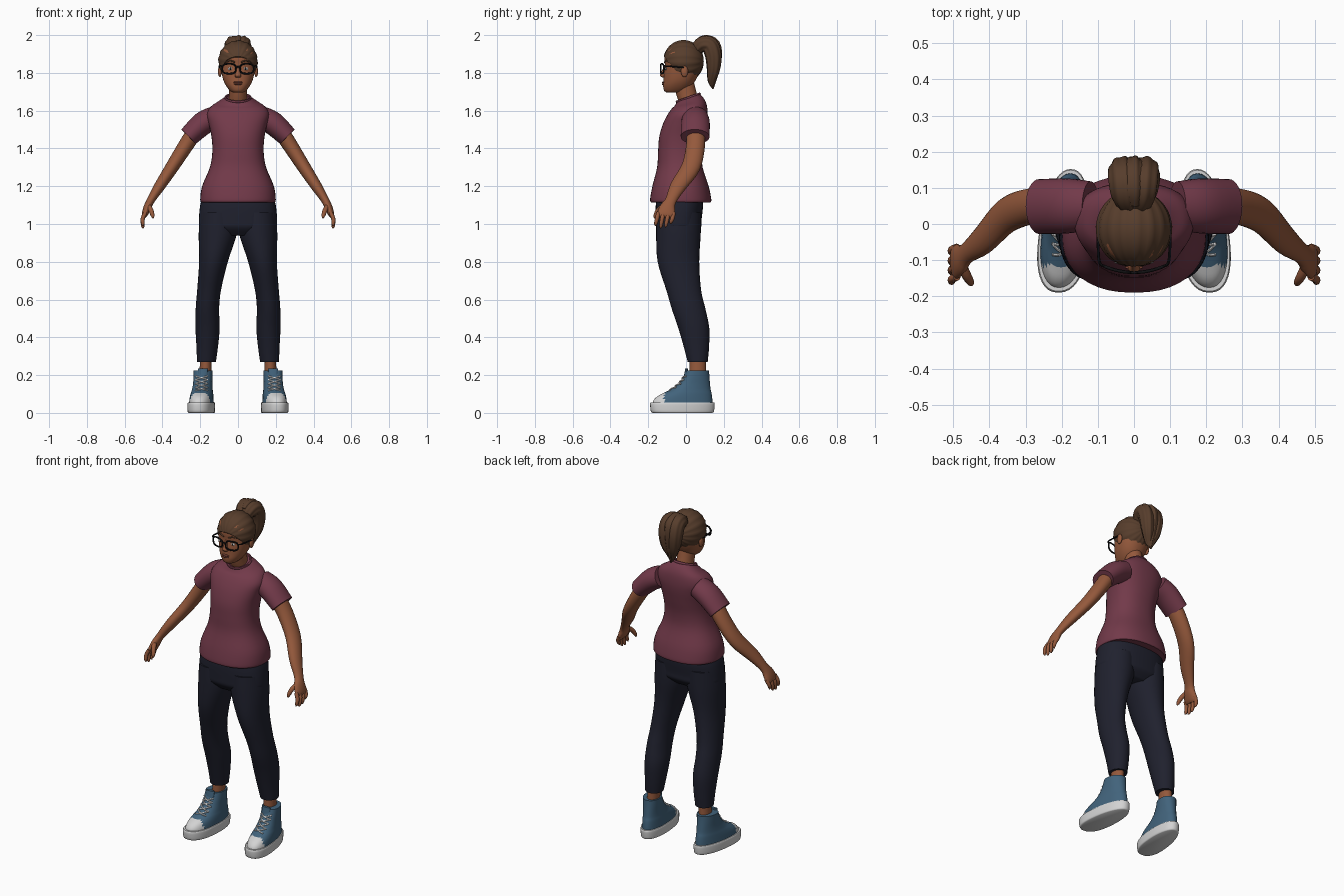
import bpy, bmesh, math
from mathutils import Vector, Matrix
from mathutils.bvhtree import BVHTree

cube = bpy.data.objects.get("Cube")
if cube:
    bpy.data.objects.remove(cube, do_unlink=True)


def material(name, r, g, b):
    m = bpy.data.materials.new(name)
    m.use_nodes = True
    m.diffuse_color = (r, g, b, 1)
    shader = next(n for n in m.node_tree.nodes if n.type == 'BSDF_PRINCIPLED')
    shader.inputs["Base Color"].default_value = (r, g, b, 1)
    shader.inputs["Roughness"].default_value = 0.8
    return m


SKIN = material("brown_skin", 0.30, 0.10, 0.045)
HAIR = material("dark_brown_hair", 0.095, 0.047, 0.025)
SHIRT = material("plum_shirt", 0.17, 0.042, 0.068)
PANTS = material("navy_pants", 0.014, 0.015, 0.027)
DENIM = material("blue_canvas", 0.054, 0.125, 0.2)
WHITE = material("white_rubber", 0.65, 0.65, 0.65)
BLACK = material("black_frame", 0.006, 0.006, 0.007)
LIP = material("lip", 0.2, 0.058, 0.038)
objects = []


def finish(name, bm, *mats):
    bmesh.ops.recalc_face_normals(bm, faces=bm.faces[:])
    me = bpy.data.meshes.new(name)
    bm.to_mesh(me)
    bm.free()
    for m in mats:
        me.materials.append(m)
    ob = bpy.data.objects.new(name, me)
    bpy.context.scene.collection.objects.link(ob)
    objects.append(ob)
    return ob


def smooth(rings, steps=4):
    """Catmull-Rom interpolation of ring parameters."""
    out, last = [], len(rings) - 1
    for i in range(last):
        a, b, c, d = (rings[max(0, min(last, i + k))] for k in (-1, 0, 1, 2))
        for s in range(steps):
            t = s / steps
            out.append(tuple(
                q + t / 2 * (r - p + t * (2 * p - 5 * q + 4 * r - w + t * (3 * (q - r) + w - p)))
                for p, q, r, w in zip(a, b, c, d)))
    return out + [rings[last]]


def loft(name, rings, mat, upright=True, n=24, power=2, ref=(0, 1, 0),
         ripple=0, taper=0, closed=False, shear=0):
    """Skin rings (x, y, z, rx, ry, tilt) into a tube."""
    rings = [tuple(r) + (0,) * (6 - len(r)) for r in rings]
    if not closed:
        rings = smooth(rings)
    bm, loops, count = bmesh.new(), [], len(rings)
    for i, (x, y, z, rx, ry, tilt) in enumerate(rings):
        t = Vector((0, 0, 1))
        if not upright:
            j, k = ((i + 1) % count, i - 1) if closed else (min(i + 1, count - 1), max(i - 1, 0))
            t = (Vector(rings[j][:3]) - Vector(rings[k][:3])).normalized()
        v = Vector(ref)
        v = (v - t * v.dot(t)).normalized()
        u = v.cross(t)
        loop = []
        for k in range(n):
            a = math.tau * k / n
            c, s = math.cos(a), math.sin(a)
            f = 1 + ripple * math.sin(8 * a)
            c = math.copysign(abs(c) ** (2 / power), c) * (1 - taper * s) * f
            s = math.copysign(abs(s) ** (2 / power), s) * f
            co = Vector((x, y, z)) + u * c * rx + v * s * ry
            co.z += tilt * s * ry
            co.x -= shear * co.y
            loop.append(bm.verts.new(co))
        loops.append(loop)
    for i in range(count if closed else count - 1):
        a, b = loops[i], loops[(i + 1) % count]
        for k in range(n):
            m = (k + 1) % n
            bm.faces.new((a[k], a[m], b[m], b[k]))
    if not closed:
        bm.faces.new(loops[0])
        bm.faces.new(loops[-1])
    return finish(name, bm, mat)


def slab(z, front, back, rx, x=0, tilt=0):
    return (x, (front + back) / 2, z, rx, (back - front) / 2, tilt)


def wire(name, pts, r, mat, **kw):
    return loft(name, [tuple(p) + (r, r) for p in pts], mat, upright=False, n=8, **kw)


def ball(name, centre, size, mat):
    bm = bmesh.new()
    bmesh.ops.create_uvsphere(bm, u_segments=20, v_segments=12, radius=1,
                              matrix=Matrix.Translation(centre) @ Matrix.Diagonal((*size, 1)))
    return finish(name, bm, mat)


def front_finder(ob):
    """Function giving the front-most y of an object at (x, z)."""
    tree = BVHTree.FromPolygons([v.co for v in ob.data.vertices],
                                [tuple(p.vertices) for p in ob.data.polygons])

    def find(x, z):
        hit = tree.ray_cast(Vector((x, -1, z)), Vector((0, 1, 0)))[0]
        return hit.y if hit else -0.1
    return find


# Shirt body and collar
loft("shirt_body", [slab(1.115, -.185, .13, .195), slab(1.13, -.19, .134, .2),
                    slab(1.2, -.178, .12, .19), slab(1.3, -.153, .088, .149),
                    slab(1.38, -.148, .086, .136), slab(1.46, -.142, .1, .14),
                    slab(1.53, -.122, .112, .155), slab(1.58, -.097, .115, .165),
                    slab(1.62, -.075, .11, .145, tilt=.1), slab(1.645, -.06, .095, .105, tilt=.25),
                    slab(1.668, -.048, .072, .068, tilt=.35)], SHIRT, n=40, power=2.3)
collar = [(.066 * math.cos(a), .012 + .06 * math.sin(a), 1.668 + .021 * math.sin(a))
          for a in (math.tau * k / 32 for k in range(32))]
wire("shirt_collar", collar, .007, SHIRT, closed=True, ref=(0, 0, 1))

# Neck and head
loft("neck", [(0, .025, 1.63, .052, .055), (0, .005, 1.68, .047, .055),
              (0, -.015, 1.76, .048, .055)], SKIN)
head = loft("head", [slab(1.695, -.1, -.035, .025), slab(1.705, -.115, 0, .042),
                     slab(1.73, -.121, .03, .062), slab(1.76, -.119, .05, .077),
                     slab(1.8, -.117, .068, .087), slab(1.84, -.112, .073, .092),
                     slab(1.88, -.114, .07, .092), slab(1.92, -.1, .055, .083),
                     slab(1.95, -.07, .03, .05)], SKIN, n=40, power=2.2)
face_y = front_finder(head)
loft("nose", [(0, -.108, 1.838, .008, .008), (0, -.116, 1.81, .01, .012),
              (0, -.122, 1.787, .017, .016), (0, -.117, 1.776, .012, .01)], SKIN, n=16)
for lip, z, width in (("upper_lip", 1.75, .025), ("lower_lip", 1.741, .021)):
    ball(lip, (0, face_y(0, z), z), (width, .007, .0055), LIP)

# Swept-back hair, ridged toward the ponytail and trimmed along the hairline
bm = bmesh.new()
bmesh.ops.create_uvsphere(bm, u_segments=64, v_segments=32, radius=1,
                          matrix=Matrix.Rotation(math.pi / 2, 4, 'X'))
for v in bm.verts:
    ridge = 1 + .02 * math.sin(16 * math.atan2(v.co.x, v.co.z)) * math.hypot(v.co.x, v.co.z)
    v.co = Vector((v.co.x * .104, v.co.y * .107, v.co.z * .11)) * ridge + Vector((0, -.013, 1.862))
bmesh.ops.bisect_plane(bm, geom=bm.verts[:] + bm.edges[:] + bm.faces[:],
                       plane_co=(0, -.12, 1.89), plane_no=(0, -.2, -.17), clear_outer=True)
bmesh.ops.holes_fill(bm, edges=[e for e in bm.edges if e.is_boundary], sides=0)
finish("hair_cap", bm, HAIR)

# Ponytail: two hanging locks, a middle lock and a gathered top
for s, side in ((1, "left"), (-1, "right")):
    loft(side + "_ponytail_lock",
         [(s * .012, .05, 1.92, .03, .03), (s * .024, .085, 1.95, .04, .038),
          (s * .03, .125, 1.945, .044, .04), (s * .032, .145, 1.89, .042, .038),
          (s * .024, .145, 1.82, .034, .033), (s * .01, .135, 1.76, .02, .02),
          (s * .003, .14, 1.72, .004, .004)],
         HAIR, upright=False, n=40, ref=(1, 0, 0), ripple=.05)
loft("ponytail_middle", [(0, .06, 1.95, .025, .03), (0, .1, 1.965, .034, .034),
                         (0, .145, 1.945, .036, .03), (0, .158, 1.88, .03, .026),
                         (0, .15, 1.8, .022, .02), (0, .142, 1.715, .004, .004)],
     HAIR, upright=False, n=40, ref=(1, 0, 0), ripple=.06)

# Pelvis joining the trouser legs
loft("pants_hips", [slab(1.15, -.15, .08, .185), slab(1.1, -.16, .09, .2),
                    slab(1.02, -.16, .082, .207), slab(.98, -.155, .078, .2),
                    slab(.94, -.12, .04, .14)], PANTS, n=40, power=2.4)

# Canvas shoe cross-sections from sole to ankle
UPPER = [(.03, -.175, .14, .064), (.06, -.175, .14, .062), (.085, -.155, .138, .06),
         (.105, -.12, .135, .057), (.125, -.08, .13, .053), (.155, -.04, .127, .05),
         (.19, -.015, .124, .05), (.225, 0, .122, .05)]

for s, side in ((1, "left_"), (-1, "right_")):
    def flip(*rings):
        return [(s * r[0],) + tuple(r[1:]) for r in rings]

    # Face details
    for part, size, mat in (("eye_white", (.014, .004, .008), WHITE), ("iris", (.006, .006, .007), BLACK)):
        ball(side + part, (s * .04, face_y(s * .04, 1.822), 1.822), size, mat)
    brow = [(s * x, face_y(s * x, z) - .001, z) for x, z in ((.016, 1.856), (.04, 1.864), (.068, 1.856))]
    wire(side + "eyebrow", brow, .004, HAIR)
    ball(side + "ear", (s * .096, -.008, 1.808), (.01, .019, .03), SKIN)

    # Glasses
    rim = []
    for k in range(28):
        c, d = math.cos(math.tau * k / 28), math.sin(math.tau * k / 28)
        x = .047 + .036 * math.copysign(abs(c) ** .7, c)
        rim.append((s * x, -.134 + 2.5 * x * x, 1.822 + .026 * math.copysign(abs(d) ** .7, d)))
    wire(side + "glasses_rim", rim, .0045, BLACK, closed=True)
    wire(side + "glasses_temple", [(s * .082, -.117, 1.836), (s * .097, -.1, 1.836),
                                   (s * .1, -.01, 1.828)], .004, BLACK, ref=(0, 0, 1))

    # Sleeve, arm and hand
    loft(side + "sleeve", flip((.12, .05, 1.565, .06, .068), (.185, .05, 1.533, .062, .076),
                               (.262, .048, 1.462, .054, .076)), SHIRT, upright=False, n=32)
    loft(side + "arm", flip((.225, .05, 1.495, .042, .05), (.28, .05, 1.41, .04, .05),
                            (.35, .025, 1.3, .035, .05), (.415, -.042, 1.2, .029, .042),
                            (.462, -.08, 1.125, .021, .03), (.48, -.098, 1.085, .021, .042),
                            (.494, -.105, 1.05, .016, .048), (.497, -.107, 1.035, .008, .04)),
         SKIN, upright=False)
    for i, (finger, tip) in enumerate((("index", .99), ("middle", .978), ("ring", .983), ("little", 1))):
        y = -.146 + .027 * i
        loft(side + finger + "_finger", flip((.49, y, 1.06, .011, .011), (.504, y - .007, 1.03, .011, .011),
                                             (.504, y - .014, tip + .012, .009, .009),
                                             (.5, y - .016, tip, .003, .003)),
             SKIN, upright=False, n=12)
    loft(side + "thumb", flip((.478, -.11, 1.1, .014, .014), (.462, -.145, 1.075, .013, .013),
                              (.452, -.162, 1.045, .01, .01), (.45, -.167, 1.03, .003, .003)),
         SKIN, upright=False, n=12)

    # Trouser leg and ankle
    loft(side + "pants_leg", flip((.103, -.038, 1.06, .098, .118), (.107, -.04, .95, .101, .118),
                                  (.13, -.04, .8, .076, .11), (.153, -.012, .65, .063, .092),
                                  (.162, .014, .55, .062, .089), (.161, .041, .45, .064, .082),
                                  (.163, .055, .35, .057, .067), (.167, .062, .27, .05, .053)),
         PANTS, n=32)
    loft(side + "ankle", flip((.173, .062, .19, .032, .044), (.17, .062, .3, .03, .042)), SKIN)

    # Shoe: sole, upper with toe cap, tongue and crossed laces
    lean = -s * -.1
    loft(side + "shoe_sole", flip(slab(0, -.175, .14, .064, .19), slab(.008, -.186, .148, .069, .19),
                                  slab(.045, -.19, .152, .07, .19), slab(.055, -.186, .149, .067, .19)),
         WHITE, n=40, power=2.3, taper=.13, shear=lean)
    upper = loft(side + "shoe_upper", flip(*(slab(*r, .19) for r in UPPER)), DENIM,
                 n=40, power=2.2, taper=.1, shear=lean)
    upper.data.materials.append(WHITE)
    for f in upper.data.polygons:
        f.material_index = int(f.center.y < -.115)
    loft(side + "shoe_tongue", flip((.187, -.002, .19, .025, .01), (.186, .004, .235, .027, .008)), DENIM)
    shoe_y = front_finder(upper)
    heights = (.118, .135, .155, .175, .195)
    for i, (low, high) in enumerate(zip(heights, heights[1:])):
        for d in (-1, 1):
            lace = []
            for w in (-1, -.5, 0, .5, 1):
                x, z = s * .193 + d * w * .033, low + (high - low) * (w + 1) / 2
                lace.append((x, shoe_y(x, z) - .002, z))
            wire(side + "lace_%d%s" % (i, "a" if d > 0 else "b"), lace, .004, WHITE, ref=(0, 0, 1))

wire("glasses_bridge", [(-.013, -.133, 1.828), (0, -.135, 1.832), (.013, -.133, 1.828)], .004, BLACK)

# Smooth shading with crisp hems and edges
bpy.ops.object.select_all(action='DESELECT')
for ob in objects:
    ob.select_set(True)
bpy.context.view_layer.objects.active = objects[0]
bpy.ops.object.shade_smooth_by_angle(angle=math.radians(45))
